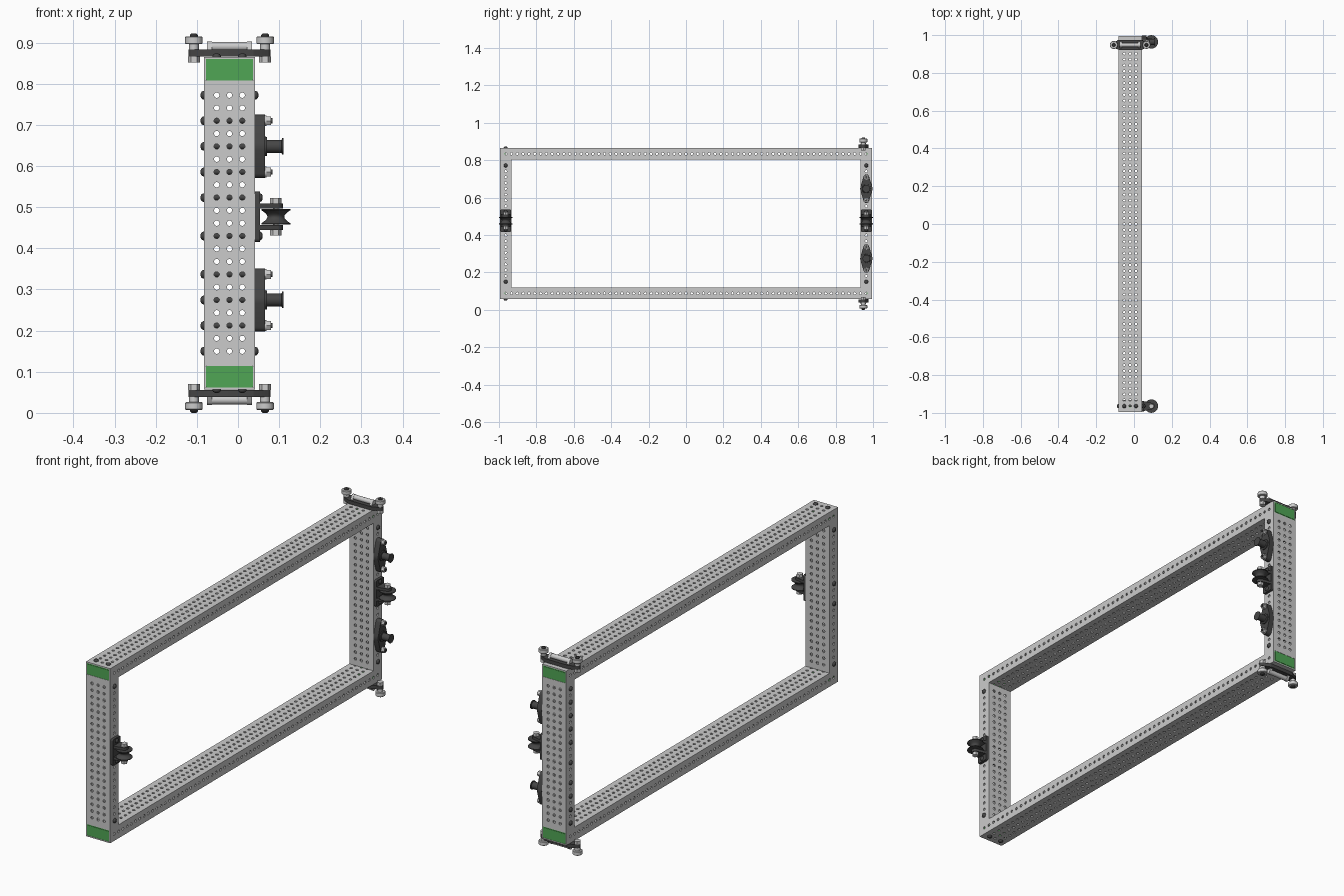
import bpy, bmesh
from math import cos, sin, pi, radians
from mathutils import Vector
from mathutils.geometry import convex_hull_2d

if "Cube" in bpy.data.objects:
    bpy.data.objects.remove(bpy.data.objects["Cube"])

P = 0.0311            # hole pitch
CX, CZ = -0.0207, 0.461   # centre of the frame
XR, XL = CX + 2 * P, CX - 2 * P   # right and left tube faces
YE = 31 * P           # centre of the uprights
ZT = 13 * P           # half height of the frame


def material(name, rgb):
    m = bpy.data.materials.new(name)
    m.diffuse_color = (*rgb, 1)
    m.use_nodes = True
    m.node_tree.nodes["Principled BSDF"].inputs["Base Color"].default_value = m.diffuse_color
    return m


DARK = material("dark_metal", (0.06, 0.06, 0.06))
GREEN = material("green_plastic", (0.08, 0.38, 0.09))


def finish(name, bm, mat=None, closed=True):
    if closed:
        bmesh.ops.recalc_face_normals(bm, faces=bm.faces)
    me = bpy.data.meshes.new(name)
    bm.to_mesh(me)
    bm.free()
    ob = bpy.data.objects.new(name, me)
    bpy.context.collection.objects.link(ob)
    if mat:
        me.materials.append(mat)
    if closed:
        bpy.ops.object.select_all(action='DESELECT')
        ob.select_set(True)
        bpy.context.view_layer.objects.active = ob
        bpy.ops.object.shade_smooth_by_angle(angle=radians(35))
    return ob


def place(a, b, h, axis, loc):
    v = {'x': (h, a, b), 'y': (b, h, a), 'z': (a, b, h)}[axis]
    return Vector(v) + Vector(loc)


def lathe(name, profile, loc, axis, mat=None, seg=20, s=1):
    """Closed turned part; profile is (radius, height) pairs."""
    bm = bmesh.new()
    rings = [[bm.verts.new(place(r * cos(2 * pi * i / seg), r * sin(2 * pi * i / seg), h * s, axis, loc))
              for i in range(seg)] for r, h in profile]
    for A, B in zip(rings, rings[1:]):
        for i in range(seg):
            j = (i + 1) % seg
            bm.faces.new((A[i], A[j], B[j], B[i]))
    bm.faces.new(rings[0])
    bm.faces.new(rings[-1])
    return finish(name, bm, mat)


def rod(name, r, h0, h1, loc, axis, mat=None, seg=20, s=1):
    return lathe(name, [(r, h0), (r, h1)], loc, axis, mat, seg, s)


def plate(name, circles, h0, h1, loc, axis, mat=None, s=1):
    """Flat part whose outline is the hull of (a, b, radius) circles."""
    pts = [(a + r * cos(pi * i / 12), b + r * sin(pi * i / 12)) for a, b, r in circles for i in range(24)]
    out = [pts[i] for i in convex_hull_2d(pts)]
    bm = bmesh.new()
    lo, hi = [[bm.verts.new(place(a, b, h * s, axis, loc)) for a, b in out] for h in (h0, h1)]
    for i in range(len(out)):
        j = (i + 1) % len(out)
        bm.faces.new((lo[i], lo[j], hi[j], hi[i]))
    bm.faces.new(lo)
    bm.faces.new(hi)
    return finish(name, bm, mat)


def corners(a, b, r):
    return [(i * (a - r), j * (b - r), r) for i in (-1, 1) for j in (-1, 1)]


# perforated rectangular tube, n pitches long along its local z
def tube(name, n, loc, along_y=False):
    bm = bmesh.new()
    bounds = lambda k: [0] + [i + 0.5 for i in range(1, k - 1)] + [k]
    ang = [radians(15 + 30 * k) for k in range(12)]
    sides = [((-2, -1), (1, 0), 4), ((2, -1), (0, 1), 2), ((2, 1), (-1, 0), 4), ((-2, 1), (0, -1), 2)]
    tb = bounds(n)
    for o, d, w in sides:
        ub = bounds(w)
        for u in range(1, w):
            for t in range(1, n):
                uc, uh = (ub[u] + ub[u - 1]) / 2, (ub[u] - ub[u - 1]) / 2
                tc, th = (tb[t] + tb[t - 1]) / 2, (tb[t] - tb[t - 1]) / 2
                inner, outer = [], []
                for a in ang:
                    c, s = cos(a), sin(a)
                    m = max(abs(c), abs(s))
                    for ring, q, v in ((inner, u + 0.21 * c, t + 0.21 * s),
                                       (outer, uc + uh * c / m, tc + th * s / m)):
                        ring.append(bm.verts.new(((o[0] + d[0] * q) * P, (o[1] + d[1] * q) * P, (v - n / 2) * P)))
                for i in range(12):
                    j = (i + 1) % 12
                    bm.faces.new((inner[i], outer[i], outer[j], inner[j]))
    bmesh.ops.remove_doubles(bm, verts=bm.verts, dist=1e-5)
    ob = finish(name, bm, closed=False)
    ob.location = loc
    if along_y:
        ob.rotation_euler.x = -pi / 2
    mod = ob.modifiers.new("wall", 'SOLIDIFY')
    mod.thickness, mod.offset, mod.use_even_offset = 0.005, -1, True


def dome(name, loc, axis, s):
    lathe(name, [(0.0105, 0), (0.0105, 0.002), (0.008, 0.006), (0.004, 0.0078)], loc, axis, DARK, 16, s)


def through_bolt(y, z, end):
    rod("bolt_shank", 0.0064, XL, end, (0, y, z), 'x', DARK, 12)
    dome("bolt_head", (XL, y, z), 'x', -1)


# frame
tube("top_beam", 64, (CX, 0, CZ + ZT - P), True)
tube("bottom_beam", 64, (CX, 0, CZ - ZT + P), True)
for y, label in ((-YE, "front"), (YE, "back")):
    tube(label + "_upright", 22, (CX, y, CZ))

for sy in (-1, 1):
    for sz in (-1, 1):
        # green plugs in the open beam ends
        loc = (CX, 0, CZ + sz * (ZT - P))
        plate("end_plug", corners(0.0262, 0.0573, 0.003), 0.965, 0.994, loc, 'y', GREEN, sy)
        plate("end_plug_panel", corners(0.022, 0.053, 0.003), 0.99, 0.9955, loc, 'y', GREEN, sy)
        # corner fasteners
        for x, sx in ((XR, 1), (XL, -1)):
            dome("corner_bolt", (x, sy * YE, CZ + sz * 10 * P), 'x', sx)
        for dx in (-P, P):
            dome("joint_bolt", (CX + dx, sy * YE, CZ + sz * ZT), 'z', sz)

# grooved pulleys in forked brackets, one per upright
ZP = CZ + 0.5 * P
PX = 0.092
groove = [(0.0355 - 0.015 * cos(pi / 2 * k / 5), 0.016 * k / 5) for k in range(-5, 6)]
for y in (-YE, YE):
    c = (PX, y, ZP)
    plate("pulley_base", corners(0.028, 0.061, 0.008), XR, 0.054, (0, y, ZP), 'x', DARK)
    lathe("pulley_wheel", [(0.0355, -0.019)] + groove + [(0.0355, 0.019)], c, 'z', DARK, 32)
    rod("pulley_axle", 0.007, -0.045, 0.045, c, 'z')
    for s in (-1, 1):
        plate("pulley_fork", [(0, 0, 0.017), (-0.044, 0.023, 0.004), (-0.044, -0.023, 0.004)],
              0.020, 0.032, c, 'z', DARK, s)
        rod("pulley_nut", 0.014, 0.032, 0.046, c, 'z', None, 6, s)
        through_bolt(y, ZP + s * 1.5 * P, 0.054)
        dome("pulley_bolt", (0.052, y, ZP + s * 1.5 * P), 'x', 1)

# diamond flanges with stub shafts on the back upright
for k in (-6, 6):
    z = CZ + k * P
    plate("flange", [(0, 0, 0.033), (0, 0.062, 0.015), (0, -0.062, 0.015)], XR, 0.066, (0, YE, z), 'x', DARK)
    lathe("flange_shaft", [(0.025, 0.06), (0.023, 0.07), (0.016, 0.071), (0.016, 0.106),
                           (0.020, 0.107), (0.020, 0.111)], (0, YE, z), 'x', DARK, 24)
    through_bolt(YE, z, 0.08)
    for s in (-1, 1):
        zb = z + s * 2 * P
        through_bolt(YE, zb, 0.084)
        rod("flange_washer", 0.013, 0.066, 0.069, (0, YE, zb), 'x')
        rod("flange_nut", 0.0125, 0.069, 0.080, (0, YE, zb), 'x', None, 6)

# guide roller carriages above and below the back upright
for s in (-1, 1):
    c = (CX, 0.948, CZ)
    plate("roller_plate", [(-0.0865, 0, 0.0135), (0.0865, 0, 0.0135)] + corners(0.066, 0.027, 0.01),
          ZT + 0.001, ZT + 0.0175, c, 'z', DARK, s)
    zr = CZ + s * (ZT + 0.025)
    rod("cross_roller", 0.011, -0.045, 0.045, (CX, 0.948, zr), 'x')
    for e in (-1, 1):
        plate("roller_bracket", [(-0.016, -s * 0.009, 0.002), (0.016, -s * 0.009, 0.002), (0, 0, 0.012)],
              -0.006, 0.006, (CX + e * 0.049, 0.948, zr), 'x')
        w = (CX + e * 0.0865, 0.948, CZ)
        rod("wheel_spacer", 0.012, ZT + 0.0175, ZT + 0.034, w, 'z', None, 20, s)
        lathe("guide_wheel", [(0.019, 0.435), (0.0212, 0.437), (0.0212, 0.452), (0.019, 0.454)], w, 'z', None, 28, s)
        lathe("wheel_bolt", [(0.010, 0.454), (0.010, 0.457), (0.006, 0.461)], w, 'z', DARK, 16, s)
        rod("wheel_nut", 0.0145, 0.391, ZT + 0.001, w, 'z', None, 6, s)
